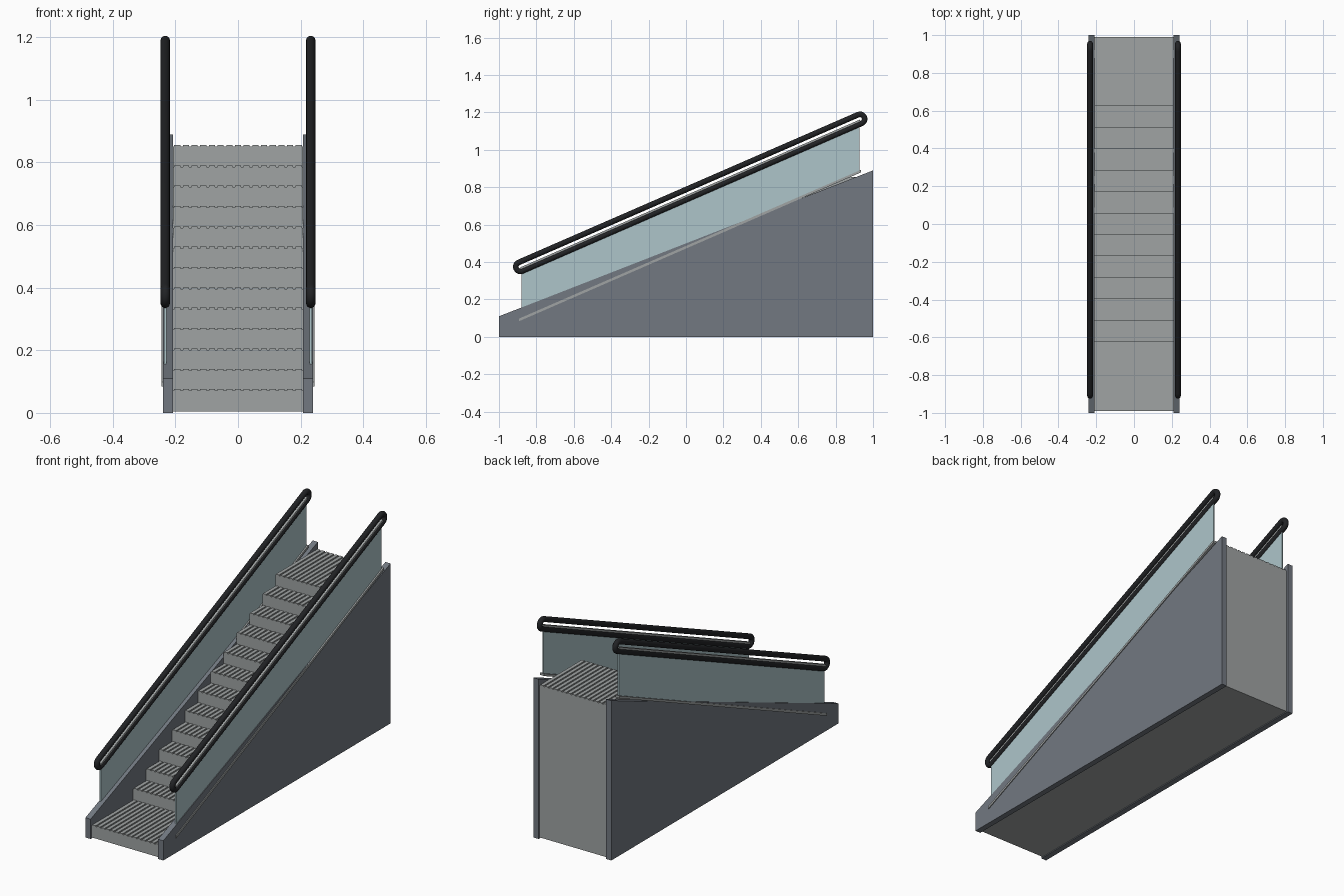
import bpy, bmesh, math
from mathutils import Vector

if "Cube" in bpy.data.objects:
    bpy.data.objects.remove(bpy.data.objects["Cube"])


def material(name, rgb):
    m = bpy.data.materials.new(name)
    m.diffuse_color = (*rgb, 1)
    m.use_nodes = True
    m.node_tree.nodes["Principled BSDF"].inputs["Base Color"].default_value = m.diffuse_color
    return m


PANEL = material("panel_grey", (0.17, 0.19, 0.22))
STEEL = material("step_grey", (0.35, 0.37, 0.37))
GLASS = material("glass_blue", (0.42, 0.56, 0.59))
RUBBER = material("rubber_black", (0.015, 0.016, 0.018))


def add_object(name, bm, mat):
    bmesh.ops.recalc_face_normals(bm, faces=bm.faces)
    me = bpy.data.meshes.new(name)
    bm.to_mesh(me)
    bm.free()
    me.materials.append(mat)
    ob = bpy.data.objects.new(name, me)
    bpy.context.collection.objects.link(ob)
    return ob


def extrude_yz(bm, pts, x0, x1):
    """Extrude a side profile of (y, z) points from x0 to x1."""
    face = bm.faces.new([bm.verts.new((x0, y, z)) for y, z in pts])
    res = bmesh.ops.extrude_face_region(bm, geom=[face])
    vs = [v for v in res["geom"] if isinstance(v, bmesh.types.BMVert)]
    bmesh.ops.translate(bm, verts=vs, vec=(x1 - x0, 0, 0))


def prism(name, pts, x0, x1, mat):
    bm = bmesh.new()
    extrude_yz(bm, pts, x0, x1)
    return add_object(name, bm, mat)


# Staircase body with a long landing at each end
RISERS, RISE, BASE, CLEAT = 12, 0.065, 0.071, 0.005
run = 1.25 / (RISERS - 1)
edges = [-0.99] + [-0.625 + i * run for i in range(RISERS)] + [0.99]
profile = [(0.99, 0.005), (-0.99, 0.005)]
for i in range(RISERS + 1):
    z = BASE + i * RISE
    profile += [(edges[i], z), (edges[i + 1], z)]
prism("steps", profile, -0.208, 0.208, STEEL)

# Raised tread cleats
bm = bmesh.new()
COUNT = 15
pitch = 0.416 / COUNT
for i in range(RISERS + 1):
    z = BASE + i * RISE
    y0, y1 = edges[i], edges[i + 1]
    for k in range(COUNT):
        x = -0.208 + (k + 0.5) * pitch
        extrude_yz(bm, [(y0, z - 0.002), (y1, z - 0.002), (y1, z + CLEAT), (y0, z + CLEAT)],
                   x - pitch * 0.35, x + pitch * 0.35)
add_object("tread_cleats", bm, STEEL)

# Handrail axis in the side plane
LOW, HIGH = Vector((-0.885, 0.375)), Vector((0.93, 1.165))
along = (HIGH - LOW).normalized()
up = Vector((-along.y, along.x))
slope = along.y / along.x
RAIL_X = 0.2325


def rail_z(y, dz):
    return LOW.y + (y - LOW.x) * slope + dz


def sloped(y0, y1, dz0, dz1):
    return [(y0, rail_z(y0, dz0)), (y1, rail_z(y1, dz0)),
            (y1, rail_z(y1, dz1)), (y0, rail_z(y0, dz1))]


def handrail(name, x):
    """Closed belt: a round tube swept round a stadium-shaped loop."""
    path, n, r, tube, sides = [], 10, 0.025, 0.015, 16
    for c, start in ((HIGH, 90), (LOW, 270)):
        for i in range(n + 1):
            a = math.radians(start - 180 * i / n)
            d = along * math.cos(a) + up * math.sin(a)
            path.append((c, d))
    bm = bmesh.new()
    rings = []
    for c, d in path:
        ring = []
        for j in range(sides):
            t = 2 * math.pi * j / sides
            p = c + d * (r + tube * math.cos(t))
            ring.append(bm.verts.new((x + tube * math.sin(t), p.x, p.y)))
        rings.append(ring)
    for i, a in enumerate(rings):
        b = rings[(i + 1) % len(rings)]
        for j in range(sides):
            k = (j + 1) % sides
            f = bm.faces.new((a[j], a[k], b[k], b[j]))
            f.smooth = True
    return add_object(name, bm, RUBBER)


# Both sides: skirt panel, glass, trim strips, handrail
for side, s in (("left", -1), ("right", 1)):
    prism(side + "_side_panel", [(-1, 0), (1, 0), (1, 0.89), (-1, 0.11)],
          s * 0.208, s * 0.24, PANEL)
    prism(side + "_glass", sloped(-0.88, 0.927, -0.28, -0.012),
          s * (RAIL_X - 0.004), s * (RAIL_X + 0.004), GLASS)
    prism(side + "_lower_trim", sloped(-0.892, 0.935, -0.288, -0.274),
          s * (RAIL_X - 0.012), s * (RAIL_X + 0.012), STEEL)
    prism(side + "_rail_guide", sloped(-0.885, 0.93, -0.016, -0.003),
          s * (RAIL_X - 0.009), s * (RAIL_X + 0.009), STEEL)
    handrail(side + "_handrail", s * RAIL_X)
